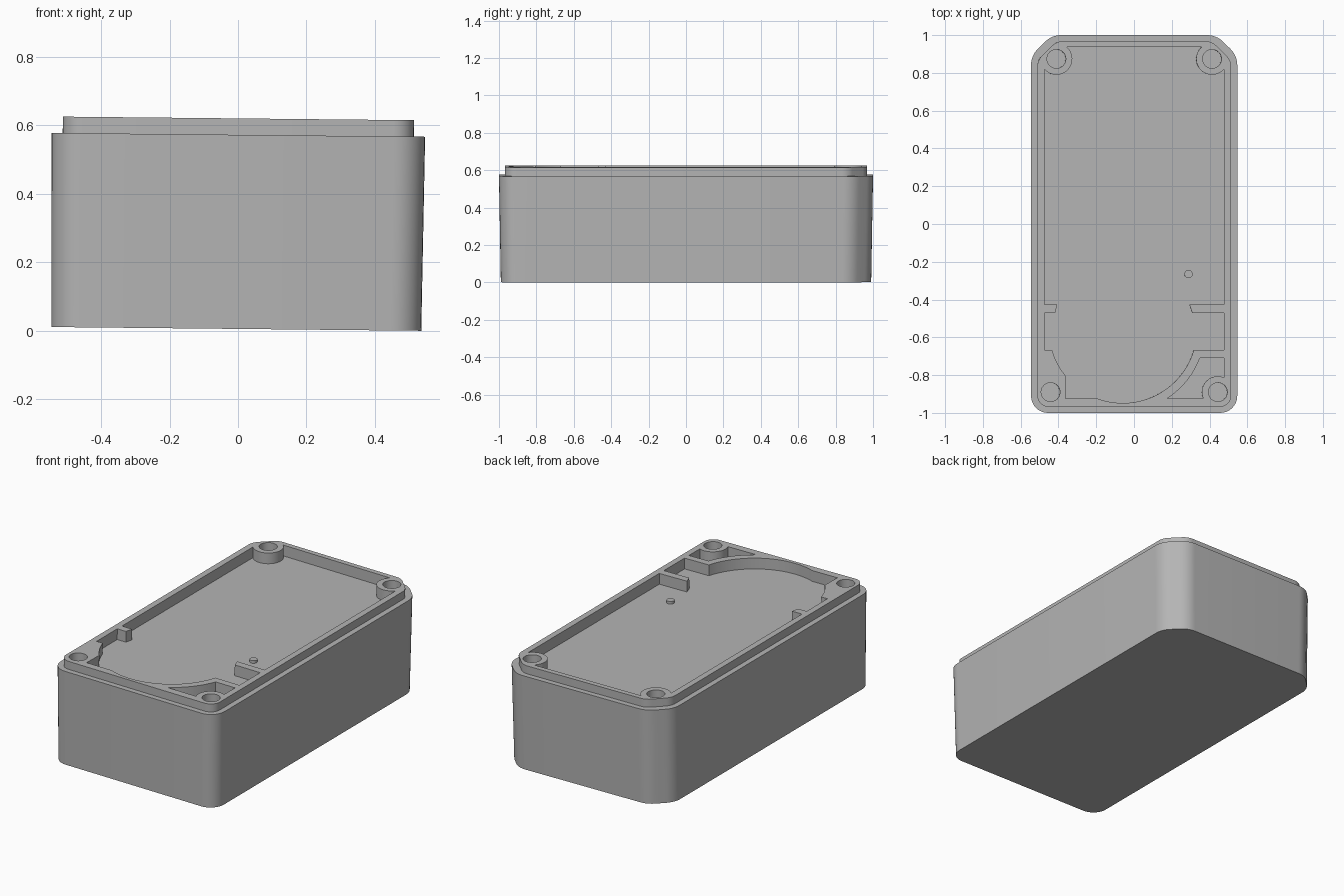
import bpy, bmesh, math
from mathutils import Vector, Matrix

cube = bpy.data.objects.get("Cube")
if cube:
    bpy.data.objects.remove(cube, do_unlink=True)

LEDGE, RIM, FLOOR = 0.567, 0.615, 0.55
HOLE_BOTTOM = 0.42
TILT = Matrix.Translation((-0.005, 0, 0.0055)) @ Matrix.Rotation(0.0102, 4, 'Y')

grey = bpy.data.materials.new("plain grey")
grey.use_nodes = True
COLOUR = (0.46, 0.46, 0.46, 1)
grey.diffuse_color = COLOUR
grey.node_tree.nodes["Principled BSDF"].inputs["Base Color"].default_value = COLOUR


def arc(cx, cy, r, start, end, steps=12):
    """Points along an arc, angles in degrees."""
    angles = [math.radians(start + (end - start) * i / steps) for i in range(steps + 1)]
    return [(cx + r * math.cos(a), cy + r * math.sin(a)) for a in angles]


def rounded(corners, steps=8):
    """Outline with a true arc at each (x, y, radius) corner."""
    out = []
    for i, (x, y, r) in enumerate(corners):
        p = Vector((x, y))
        a = (Vector(corners[i - 1][:2]) - p).normalized()
        b = (Vector(corners[(i + 1) % len(corners)][:2]) - p).normalized()
        half = a.angle(b) / 2
        centre = p + (a + b).normalized() * (r / math.sin(half))
        first = p + a * (r / math.tan(half)) - centre
        turn = first.angle_signed(p + b * (r / math.tan(half)) - centre)
        for k in range(steps + 1):
            v = first.copy()
            v.rotate(Matrix.Rotation(-turn * k / steps, 2))
            out.append(tuple(centre + v))
    return out


def case_outline(w, l, cut_x, cut_y, front_r, back_r):
    """Rounded front corners, softened chamfers at the back."""
    right = [(w, -l, front_r), (w, cut_y, back_r), (cut_x, l, back_r)]
    return rounded(right + [(-x, y, r) for x, y, r in reversed(right)])


def loft(name, rings):
    """Closed solid through (outline, z) rings with equal point counts."""
    bm = bmesh.new()
    loops = [[bm.verts.new((x, y, z)) for x, y in pts] for pts, z in rings]
    for low, high in zip(loops, loops[1:]):
        for i in range(len(low)):
            j = (i + 1) % len(low)
            bm.faces.new((low[i], low[j], high[j], high[i]))
    bm.faces.new(loops[0][::-1])
    bm.faces.new(loops[-1])
    bmesh.ops.recalc_face_normals(bm, faces=bm.faces)
    mesh = bpy.data.meshes.new(name)
    bm.to_mesh(mesh)
    bm.free()
    mesh.materials.append(grey)
    obj = bpy.data.objects.new(name, mesh)
    bpy.context.collection.objects.link(obj)
    return obj


def activate(obj):
    bpy.ops.object.select_all(action='DESELECT')
    obj.select_set(True)
    bpy.context.view_layer.objects.active = obj


def carve(target, outline, bottom):
    """Cut a straight pocket down from above the rim."""
    cutter = loft("cutter", [(outline, bottom), (outline, RIM + 0.1)])
    cutter.hide_render = True
    activate(target)
    mod = target.modifiers.new("pocket", 'BOOLEAN')
    mod.operation, mod.solver, mod.object = 'DIFFERENCE', 'EXACT', cutter
    bpy.ops.object.modifier_apply(modifier=mod.name)
    bpy.data.objects.remove(cutter, do_unlink=True)


# Case body with slight draft, a ledge and a raised lip
body = case_outline(0.546, 1.0, 0.436, 0.891, 0.09, 0.12)
base = [(x * 0.99, y * 0.99) for x, y in body]
lip = case_outline(0.513, 0.968, 0.41, 0.866, 0.06, 0.08)
case = loft("case", [(base, 0), (body, LEDGE), (lip, LEDGE), (lip, RIM)])

# Main tray: round front scoop, side ribs and back screw posts
W = 0.476
SCOOP = (-0.06, -0.557)
tray = (
    [(-W, -0.668)]
    + arc(*SCOOP, 0.391, 196.5, 219.5, 6)
    + [(-0.364, -0.923)]
    + arc(*SCOOP, 0.391, 249.5, 343.5, 32)
    + [(W, -0.668), (W, -0.471), (0.307, -0.471), (0.292, -0.427), (W, -0.427)]
    + arc(0.412, 0.874, 0.084, -40.5, -228.6, 20)
    + arc(-0.412, 0.874, 0.084, 48.6, -139.5, 20)
    + [(-W, -0.427), (-0.408, -0.427), (-0.419, -0.471), (-W, -0.471)]
)
carve(case, tray, FLOOR)

# Small corner pockets between scoop wall and front posts
right_pocket = (
    [(W, -0.71)]
    + arc(*SCOOP, 0.435, -20.6, -57.3, 12)
    + arc(0.442, -0.89, 0.084, 203, 66, 12)
)
left_pocket = (
    [(-W, -0.71)]
    + arc(-0.444, -0.89, 0.084, 112, 60, 8)
    + arc(*SCOOP, 0.435, 217, 200.6, 6)
)
carve(case, right_pocket, FLOOR)
carve(case, left_pocket, FLOOR)

# Screw holes in the four posts
for side in (-1, 1):
    for x, y in ((0.412, 0.874), (0.443, -0.89)):
        carve(case, arc(side * x, y, 0.05, 0, 345, 23), HOLE_BOTTOM)

# Little locating peg on the floor
peg_ring = arc(0.288, -0.265, 0.022, 0, 337.5, 15)
peg = loft("locating_peg", [(peg_ring, FLOOR - 0.01), (peg_ring, FLOOR + 0.016)])

for obj in (case, peg):
    obj.data.transform(TILT)
    activate(obj)
    bpy.ops.object.shade_smooth_by_angle(angle=math.radians(30))
